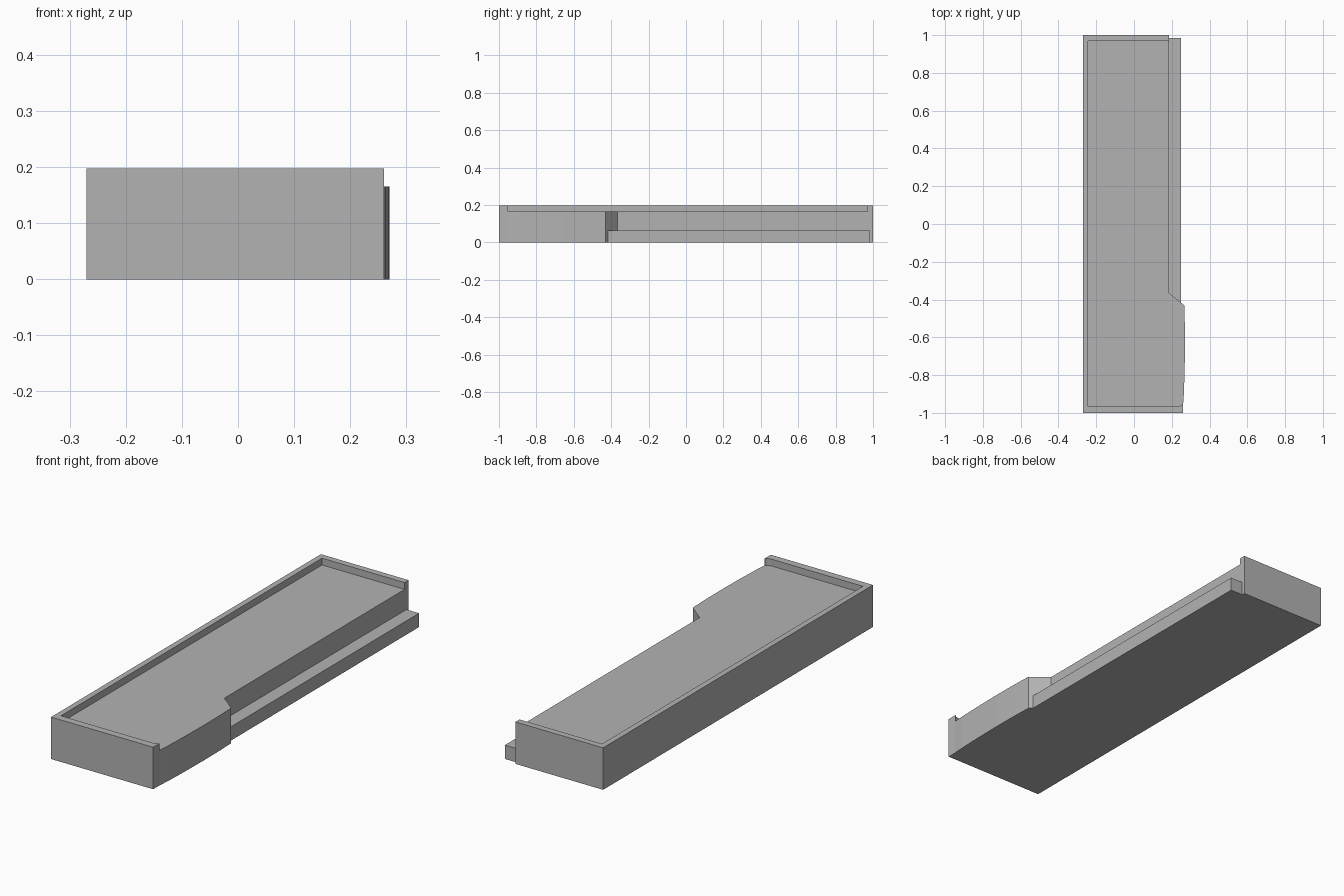
import bpy
import bmesh

old = bpy.data.objects.get("Cube")
if old:
    bpy.data.objects.remove(old, do_unlink=True)

# One plain grey for the whole model
GREY = (0.45, 0.45, 0.45, 1.0)
grey = bpy.data.materials.new("plain grey")
grey.use_nodes = True
grey.diffuse_color = GREY
grey.node_tree.nodes["Principled BSDF"].inputs["Base Color"].default_value = GREY


def prism(name, outline, bottom, top):
    """Extrude a plan outline upwards between two heights."""
    bm = bmesh.new()
    face = bm.faces.new([bm.verts.new((x, y, bottom)) for x, y in outline])
    ext = bmesh.ops.extrude_face_region(bm, geom=[face])
    verts = [g for g in ext["geom"] if isinstance(g, bmesh.types.BMVert)]
    bmesh.ops.translate(bm, verts=verts, vec=(0, 0, top - bottom))
    bmesh.ops.recalc_face_normals(bm, faces=bm.faces[:])
    mesh = bpy.data.meshes.new(name)
    bm.to_mesh(mesh)
    bm.free()
    mesh.materials.append(grey)
    obj = bpy.data.objects.new(name, mesh)
    bpy.context.collection.objects.link(obj)
    return obj


HEIGHT, DECK, LEDGE = 0.197, 0.165, 0.065
LEFT, INNER = -0.27, 0.185

# Tray body: narrow along the back, slightly bowed wide section at the front
bowed_side = [(0.26, -0.955), (0.264, -0.9), (0.268, -0.78),
              (0.27, -0.65), (0.269, -0.53), (0.266, -0.43)]
tray = prism("tray_body",
             [(LEFT, -1), (0.26, -1)] + bowed_side
             + [(INNER, -0.365), (INNER, 1), (LEFT, 1)],
             0, HEIGHT)

# Recess open on the right, leaving a rim on the other three sides
recess = prism("recess_cutter",
               [(-0.243, -0.965), (0.235, -0.965), (0.25, -0.961),
                (0.258, -0.953), (0.5, -0.953), (0.5, 0.97), (-0.243, 0.97)],
               DECK, 0.3)
recess.hide_render = True
recess.hide_viewport = True
cut = tray.modifiers.new("recess", "BOOLEAN")
cut.operation = "DIFFERENCE"
cut.solver = "EXACT"
cut.object = recess

# Low ledge running along the narrow part
prism("side_ledge",
      [(INNER, -0.365), (0.25, -0.417), (0.25, 0.985), (INNER, 0.985)],
      0, LEDGE)
